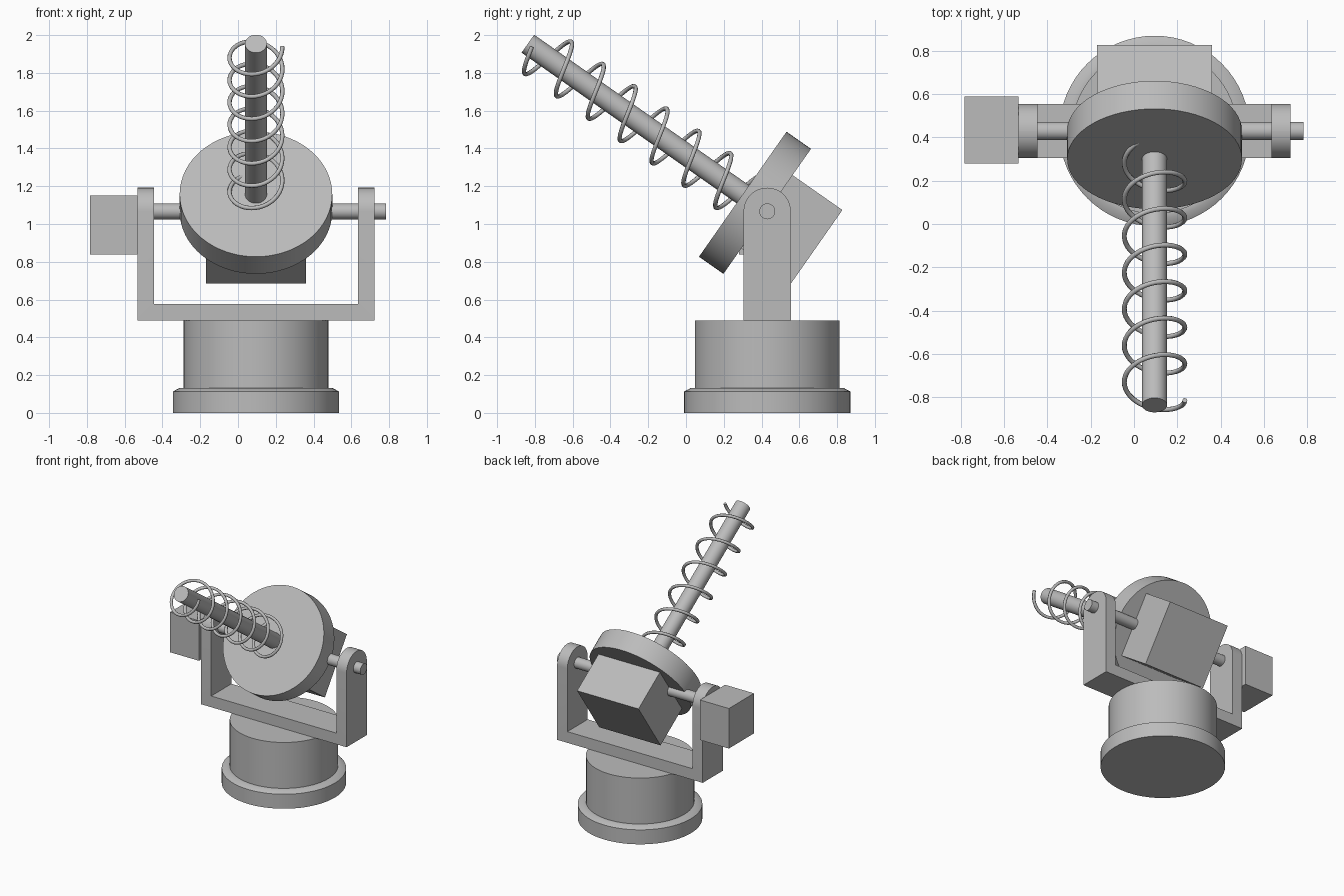
import bpy, bmesh, math
from mathutils import Matrix, Vector

cube = bpy.data.objects.get("Cube")
if cube:
    bpy.data.objects.remove(cube, do_unlink=True)

CX, CY, AXIS_Z = 0.095, 0.43, 1.067      # turntable centre and tilt axis height
HEAD = Matrix.Translation((CX, CY, AXIS_Z)) @ Matrix.Rotation(math.radians(55), 4, 'X')

grey = bpy.data.materials.new("plain_grey")
grey.use_nodes = True
grey.diffuse_color = (0.5, 0.5, 0.5, 1)
grey.node_tree.nodes["Principled BSDF"].inputs["Base Color"].default_value = (0.5, 0.5, 0.5, 1)
parts = []


def finish(name, bm, matrix=None):
    bmesh.ops.recalc_face_normals(bm, faces=bm.faces)
    mesh = bpy.data.meshes.new(name)
    bm.to_mesh(mesh)
    bm.free()
    mesh.materials.append(grey)
    obj = bpy.data.objects.new(name, mesh)
    obj.matrix_world = matrix or Matrix()
    bpy.context.collection.objects.link(obj)
    parts.append(obj)
    return obj


def box(name, low, high, matrix=None):
    low, high = Vector(low), Vector(high)
    bm = bmesh.new()
    bmesh.ops.create_cube(bm, size=1)
    for v in bm.verts:
        v.co = (low + high) / 2 + v.co * (high - low)
    return finish(name, bm, matrix)


def lathe(name, profile, matrix, sides=64):
    """Stack of rings from (radius, height) pairs, capped at both ends."""
    bm = bmesh.new()
    rings = []
    for r, z in profile:
        rings.append([bm.verts.new((r * math.cos(a), r * math.sin(a), z))
                      for a in (math.tau * i / sides for i in range(sides))])
    for lower, upper in zip(rings, rings[1:]):
        for i in range(sides):
            j = (i + 1) % sides
            bm.faces.new((lower[i], lower[j], upper[j], upper[i]))
    bm.faces.new(rings[0])
    bm.faces.new(rings[-1])
    return finish(name, bm, matrix)


# Turntable base: chamfered foot with a narrower drum
lathe("turntable_base",
      [(0.44, 0), (0.44, 0.113), (0.405, 0.132), (0.383, 0.132), (0.383, 0.49)],
      Matrix.Translation((CX, CY, 0)))

# Yoke: U-shaped profile extruded in depth, arm tops rounded
out, inn, low, floor, top, half = 0.628, 0.54, 0.49, 0.577, 1.192, 0.125
bm = bmesh.new()
outline = [(-out, low), (out, low), (out, top), (inn, top),
           (inn, floor), (-inn, floor), (-inn, top), (-out, top)]
face = bm.faces.new([bm.verts.new((x, -half, z)) for x, z in outline])
side = bmesh.ops.extrude_face_region(bm, geom=[face])["geom"]
bmesh.ops.translate(bm, vec=(0, 2 * half, 0),
                    verts=[g for g in side if isinstance(g, bmesh.types.BMVert)])
tips = [e for e in bm.edges
        if all(v.co.z > top - 0.01 for v in e.verts)
        and abs(e.verts[0].co.y - e.verts[1].co.y) < 0.01]
bmesh.ops.bevel(bm, geom=tips, offset=half - 0.0005, segments=12, profile=0.5,
                affect='EDGES', clamp_overlap=False)
finish("yoke", bm, Matrix.Translation((CX, CY, 0)))

# Tilt shaft through both arms, and the motor on the right arm
lathe("tilt_shaft", [(0.042, -0.54), (0.042, 0.783)],
      Matrix.Translation((0, CY, AXIS_Z)) @ Matrix.Rotation(math.pi / 2, 4, 'Y'), 32)
box("tilt_motor", (-0.783, 0.28, 0.838), (CX - out, 0.59, 1.15))

# Tilted head: disc, rear housing and central rod
lathe("head_disc", [(0.404, 0), (0.404, 0.158)], HEAD)
box("rear_housing", (-0.265, -0.24, -0.322), (0.265, 0.234, 0), HEAD)
lathe("antenna_rod", [(0.058, 0.1), (0.058, 1.547)], HEAD, 40)

# Helical wire around the rod
TURNS, STEPS, PITCH, RADIUS, START = 7, 40, 0.206, 0.14, 0.078
curve = bpy.data.curves.new("helix_wire", 'CURVE')
curve.dimensions = '3D'
curve.bevel_depth = 0.0115
curve.bevel_resolution = 2
curve.use_fill_caps = True
spline = curve.splines.new('POLY')
spline.points.add(TURNS * STEPS)
for i, p in enumerate(spline.points):
    a = math.tau * i / STEPS
    p.co = (RADIUS * math.cos(a), RADIUS * math.sin(a), START + PITCH * i / STEPS, 1)
curve.materials.append(grey)
wire = bpy.data.objects.new("helix_wire", curve)
wire.matrix_world = HEAD
bpy.context.collection.objects.link(wire)

# Smooth the round surfaces, keep hard edges
bpy.ops.object.select_all(action='DESELECT')
for obj in parts:
    obj.select_set(True)
bpy.context.view_layer.objects.active = parts[0]
bpy.ops.object.shade_smooth_by_angle(angle=math.radians(30))
